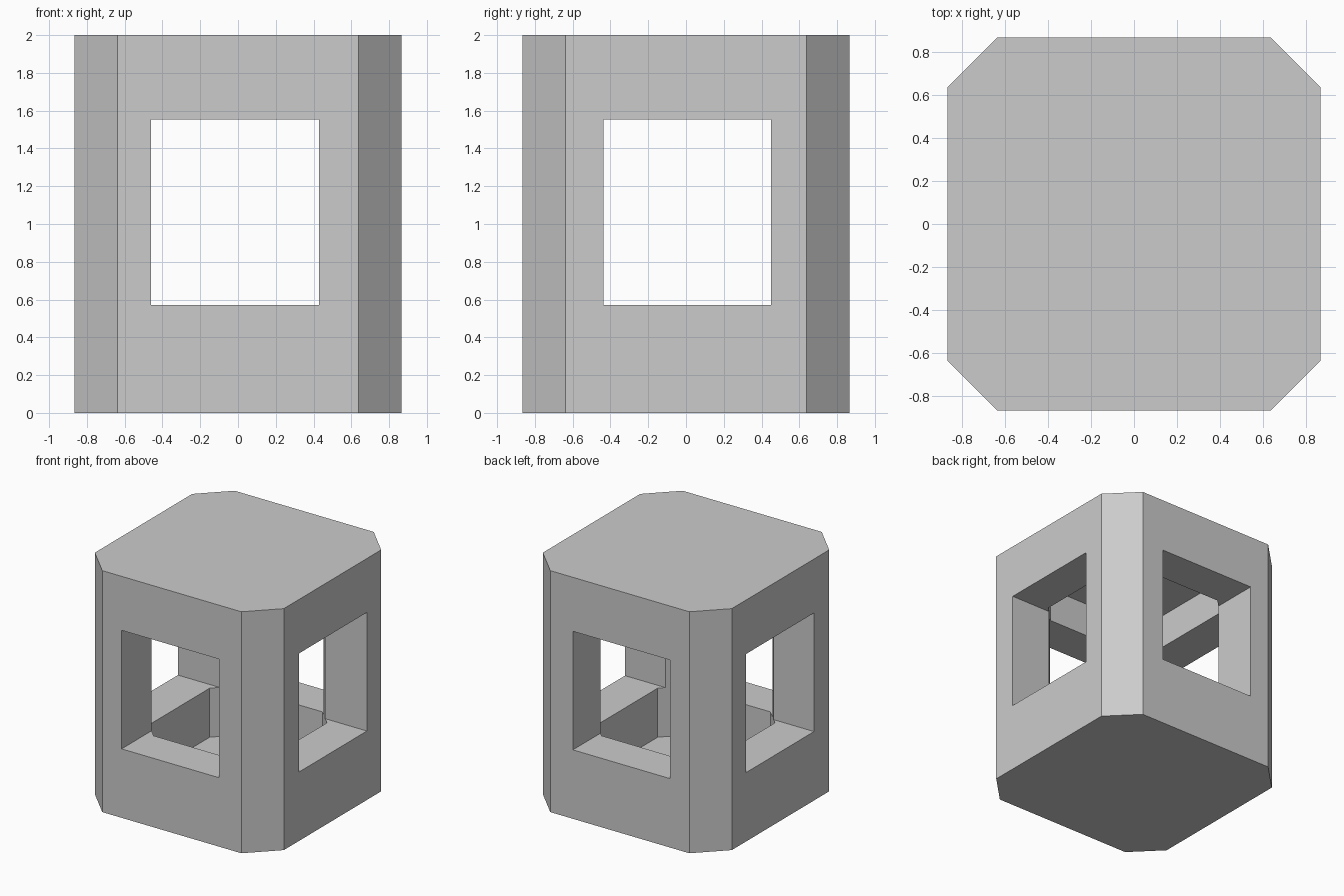
import bpy, bmesh

if "Cube" in bpy.data.objects:
    bpy.data.objects.remove(bpy.data.objects["Cube"])


def prism(name, half, flat, z0, z1):
    """Square prism with clipped corners: half width, half length of each flat side."""
    pts = []
    for sx, sy in ((1, 1), (-1, 1), (-1, -1), (1, -1)):
        pair = [(sx * half, sy * flat), (sx * flat, sy * half)]
        pts += pair if sx * sy > 0 else pair[::-1]
    bm = bmesh.new()
    base = bm.faces.new([bm.verts.new((x, y, z0)) for x, y in pts])
    top = bmesh.ops.extrude_face_region(bm, geom=[base])["geom"]
    bmesh.ops.translate(bm, vec=(0, 0, z1 - z0),
                        verts=[v for v in top if isinstance(v, bmesh.types.BMVert)])
    return finish(name, bm)


def box(name, lo, hi):
    bm = bmesh.new()
    bmesh.ops.create_cube(bm, size=1)
    for v in bm.verts:
        v.co = [lo[i] if v.co[i] < 0 else hi[i] for i in range(3)]
    return finish(name, bm)


def finish(name, bm):
    bmesh.ops.recalc_face_normals(bm, faces=bm.faces[:])
    mesh = bpy.data.meshes.new(name)
    bm.to_mesh(mesh)
    bm.free()
    obj = bpy.data.objects.new(name, mesh)
    bpy.context.collection.objects.link(obj)
    return obj


# Outer shell with clipped corners
shell = prism("lantern_shell", 0.866, 0.637, 0, 2)

# Inner cavity, and a window passage along each axis
cutters = [
    prism("cavity_cutter", 0.537, 0.397, 0.165, 1.835),
    box("front_back_window_cutter", (-0.46, -1.2, 0.571), (0.43, 1.2, 1.553)),
    box("side_window_cutter", (-1.2, -0.438, 0.571), (1.2, 0.45, 1.553)),
]
for cutter in cutters:
    mod = shell.modifiers.new(cutter.name, "BOOLEAN")
    mod.operation = "DIFFERENCE"
    mod.solver = "EXACT"
    mod.object = cutter
    cutter.hide_render = True
    cutter.hide_set(True)
